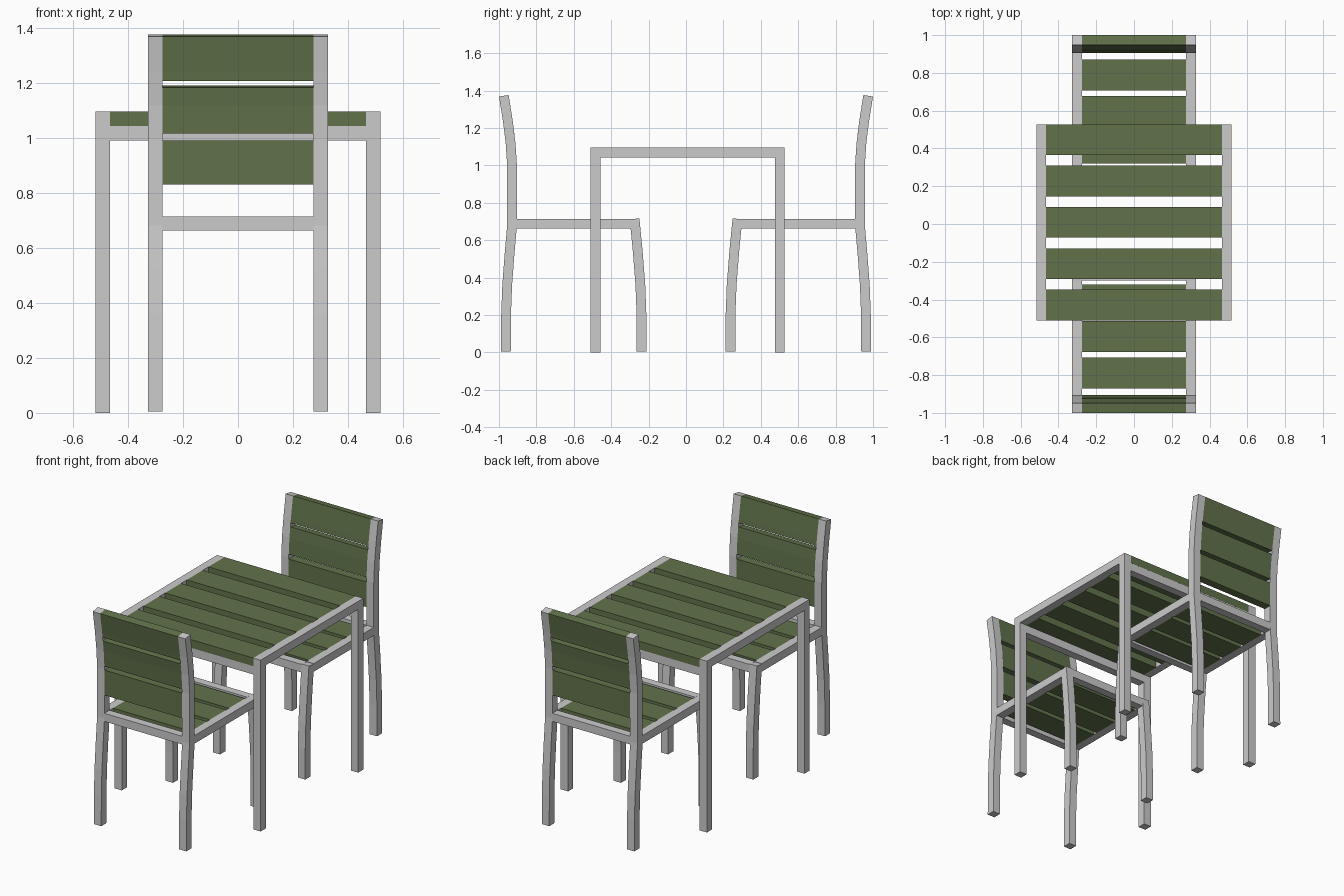
import bpy, bmesh
from mathutils import Vector

if "Cube" in bpy.data.objects:
    bpy.data.objects.remove(bpy.data.objects["Cube"])

green = bpy.data.materials.new("green_slat")
green.diffuse_color = (0.12, 0.17, 0.07, 1)
green.use_nodes = True
green.node_tree.nodes["Principled BSDF"].inputs["Base Color"].default_value = green.diffuse_color
T = 0.052  # square tube size


def prism(name, poly, x0, x1, mat=None):
    """Extrude a (y, z) outline from x0 to x1."""
    bm = bmesh.new()
    face = bm.faces.new([bm.verts.new((x0, y, z)) for y, z in poly])
    ext = bmesh.ops.extrude_face_region(bm, geom=[face])
    bmesh.ops.translate(bm, vec=(x1 - x0, 0, 0),
                        verts=[v for v in ext["geom"] if isinstance(v, bmesh.types.BMVert)])
    bmesh.ops.recalc_face_normals(bm, faces=bm.faces)
    me = bpy.data.meshes.new(name)
    bm.to_mesh(me)
    bm.free()
    ob = bpy.data.objects.new(name, me)
    bpy.context.collection.objects.link(ob)
    if mat:
        me.materials.append(mat)


def box(name, x0, x1, y0, y1, z0, z1, mat=None):
    prism(name, [(y0, z0), (y1, z0), (y1, z1), (y0, z1)], x0, x1, mat)


def band(path):
    """Outline of constant thickness around a (y, z) centre line."""
    pts = [Vector(p) for p in path]
    left, right = [], []
    for i, p in enumerate(pts):
        d = (pts[min(i + 1, len(pts) - 1)] - pts[max(i - 1, 0)]).normalized()
        n = Vector((-d.y, d.x)) * T / 2
        left.append(tuple(p + n))
        right.append(tuple(p - n))
    return left + right[::-1]


def y_at(path, z):
    for (ya, za), (yb, zb) in zip(path, path[1:]):
        if za <= z <= zb:
            return ya + (yb - ya) * (z - za) / (zb - za)
    return path[-1][0]


# Table
X, Y0, Y1, H = 0.517, -0.51, 0.527, 1.095
for side, xa in (("left", -X), ("right", X - T)):
    box(f"table_{side}_rail", xa, xa + T, Y0, Y1, H - T, H)
    for end, ya in (("front", Y0), ("back", Y1 - T)):
        box(f"table_{end}_{side}_leg", xa, xa + T, ya, ya + T, 0, H - T)
for end, ya in (("front", Y0), ("back", Y1 - T)):
    box(f"table_{end}_rail", T - X, X - T, ya, ya + T, 0.99, H - T)
for i in range(5):
    y = Y0 + i * 0.2188
    box(f"table_slat_{i + 1}", T - X, X - T, y, y + 0.162, H - T, H, green)

# Chair centre lines (front chair)
BACK_POST = [(-0.963, 0.005), (-0.962, 0.2), (-0.956, 0.36), (-0.944, 0.52), (-0.93, 0.68),
             (-0.93, 1.0), (-0.938, 1.12), (-0.953, 1.24), (-0.974, 1.372)]
FRONT_LEG = [(-0.238, 0.005), (-0.238, 0.2), (-0.244, 0.36), (-0.258, 0.54), (-0.275, 0.714)]
W, Z0, Z1 = 0.327, 0.662, 0.714


def chair(name, s):
    def shape(part, poly, xa, xb, mat=None):
        prism(f"{name}_{part}", [(s * y, z) for y, z in poly], xa, xb, mat)

    def bar(part, xa, xb, ya, yb, mat=None):
        shape(part, [(ya, Z0), (yb, Z0), (yb, Z1), (ya, Z1)], xa, xb, mat)

    inner = W - T
    for side, xa in (("left", -W), ("right", inner)):
        shape(f"{side}_back_post", band(BACK_POST), xa, xa + T)
        shape(f"{side}_front_leg", band(FRONT_LEG), xa, xa + T)
        bar(f"{side}_seat_rail", xa, xa + T, -0.905, -0.298)
    bar("front_seat_rail", -inner, inner, -0.30, -0.249)
    bar("back_seat_rail", -inner, inner, -0.956, -0.904)
    # Seat slats
    for i, y in enumerate((-0.87, -0.677, -0.485)):
        bar(f"seat_slat_{i + 1}", -inner, inner, y, y + 0.164, green)
    # Backrest slats follow the curve of the posts
    for i, (a, b) in enumerate(((0.83, 0.99), (1.018, 1.186), (1.21, 1.372))):
        zs = [a] + [z for _, z in BACK_POST if a < z < b] + [b]
        shape(f"back_slat_{i + 1}", band([(y_at(BACK_POST, z), z) for z in zs]),
              -inner, inner, green)


chair("front_chair", 1)
chair("rear_chair", -1)
